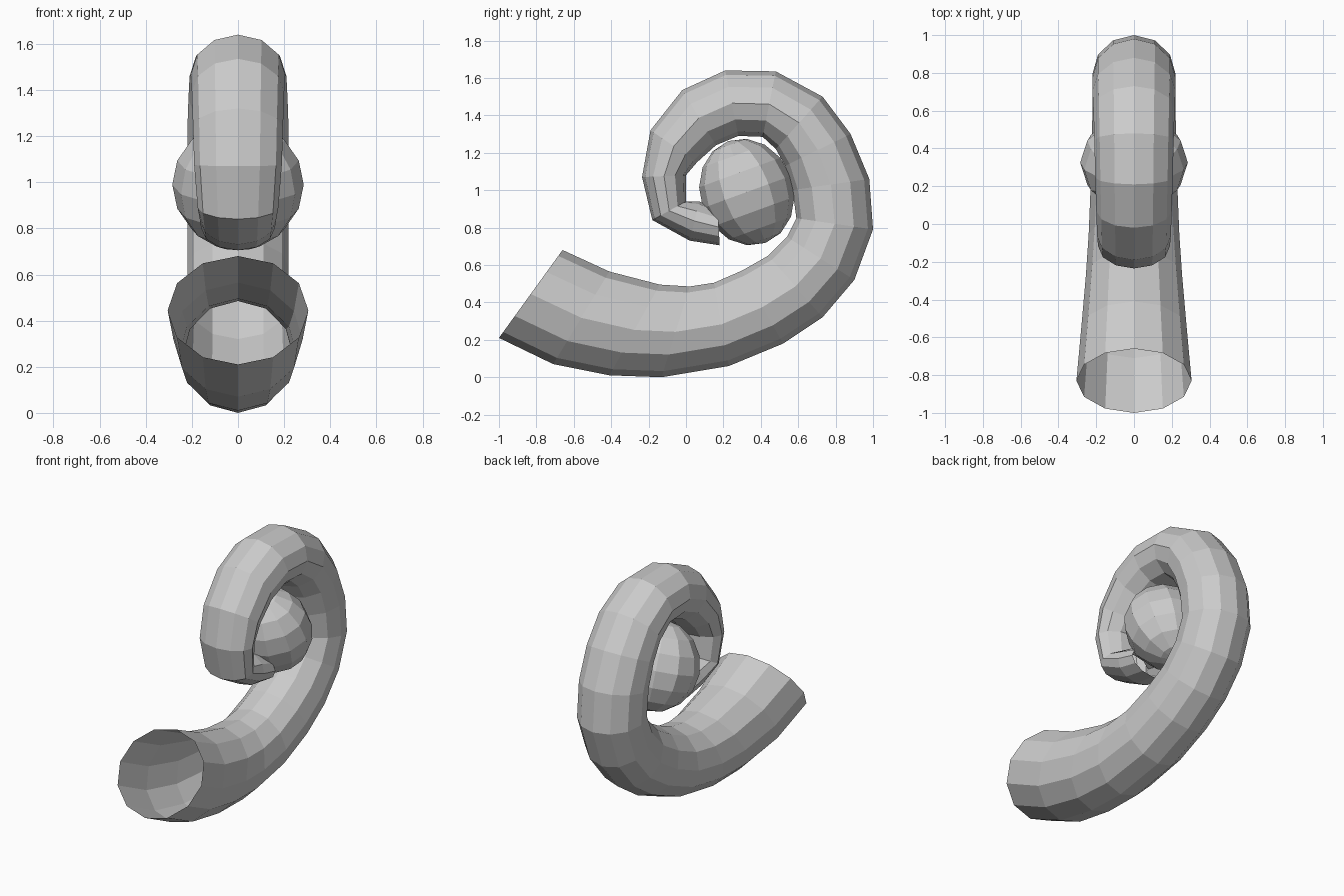
import bpy, bmesh
from math import sin, cos, pi
from mathutils import Vector, Matrix

SIDES = 12

# Rings along the curl: outer y, outer z, inner y, inner z, half width in x
RINGS = [
    (-1.00, 0.21, -0.66, 0.68, 0.305),
    (-0.71, 0.07, -0.41, 0.565, 0.28),
    (-0.41, 0.01, -0.14, 0.495, 0.255),
    (-0.13, 0.00, 0.02, 0.485, 0.24),
    (0.23, 0.06, 0.15, 0.505, 0.23),
    (0.52, 0.18, 0.30, 0.57, 0.225),
    (0.73, 0.32, 0.44, 0.65, 0.22),
    (0.90, 0.52, 0.54, 0.75, 0.22),
    (1.00, 0.79, 0.59, 0.85, 0.22),
    (0.98, 1.06, 0.57, 1.00, 0.22),
    (0.88, 1.30, 0.53, 1.13, 0.22),
    (0.73, 1.50, 0.48, 1.22, 0.215),
    (0.48, 1.635, 0.41, 1.285, 0.21),
    (0.21, 1.64, 0.28, 1.29, 0.205),
    (-0.02, 1.535, 0.16, 1.24, 0.20),
    (-0.19, 1.32, 0.06, 1.15, 0.195),
    (-0.235, 1.07, 0.00, 1.08, 0.19),
    (-0.18, 0.84, 0.00, 0.94, 0.175),
    (0.02, 0.73, 0.07, 0.94, 0.165),
    (0.18, 0.705, 0.17, 0.90, 0.16),
]


def finish(bm, name):
    mesh = bpy.data.meshes.new(name)
    bmesh.ops.recalc_face_normals(bm, faces=bm.faces)
    bm.to_mesh(mesh)
    bm.free()
    obj = bpy.data.objects.new(name, mesh)
    bpy.context.collection.objects.link(obj)
    return obj


# Curled tapering tube, open at the wide end
bm = bmesh.new()
loops = []
for oy, oz, iy, iz, half in RINGS:
    outer, inner = Vector((0, oy, oz)), Vector((0, iy, iz))
    mid, radius = (outer + inner) / 2, (outer - inner) / 2
    loops.append([bm.verts.new(mid + radius * cos(2 * pi * k / SIDES)
                               + Vector((half * sin(2 * pi * k / SIDES), 0, 0)))
                  for k in range(SIDES)])
for a, b in zip(loops, loops[1:]):
    for k in range(SIDES):
        n = (k + 1) % SIDES
        bm.faces.new((a[k], a[n], b[n], b[k]))
finish(bm, "curled_tube")

# Rounded ball that the narrow end of the tube runs into
bm = bmesh.new()
bmesh.ops.create_uvsphere(bm, u_segments=12, v_segments=8, radius=1)
bmesh.ops.transform(bm, verts=bm.verts, matrix=(
    Matrix.Translation((0, 0.325, 0.99))
    @ Matrix.Rotation(0.35, 4, 'X')
    @ Matrix.Diagonal((0.285, 0.25, 0.29, 1))))
finish(bm, "tip_ball")
